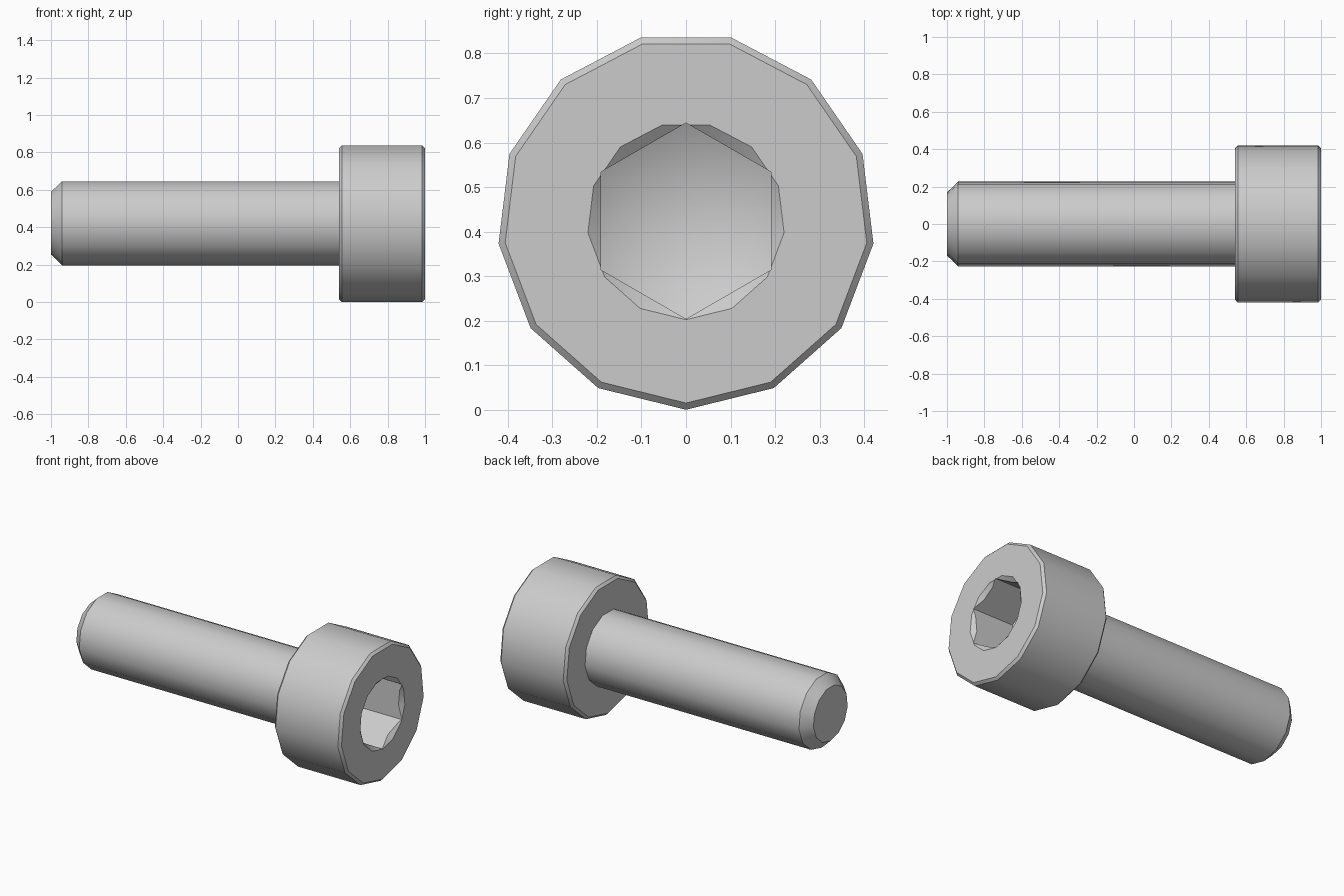
import bpy, bmesh, math

cube = bpy.data.objects.get("Cube")
if cube:
    bpy.data.objects.remove(cube, do_unlink=True)

AXIS_Z = 0.424

steel = bpy.data.materials.new("grey_steel")
steel.use_nodes = True
COLOUR = (0.6, 0.6, 0.6, 1.0)
steel.diffuse_color = COLOUR
steel.node_tree.nodes["Principled BSDF"].inputs["Base Color"].default_value = COLOUR


def revolve(name, profile, sides):
    """Closed solid around the x axis from (x, radius) points, one corner straight down."""
    bm = bmesh.new()
    rings = []
    for x, r in profile:
        count = sides if r > 0 else 1
        rings.append([bm.verts.new((x, r * math.sin(math.tau * i / sides),
                                    AXIS_Z - r * math.cos(math.tau * i / sides)))
                      for i in range(count)])
    for a, b in zip(rings, rings[1:]):
        for i in range(sides):
            j = (i + 1) % sides
            if len(b) == 1:
                bm.faces.new((a[i], a[j], b[0]))
            else:
                bm.faces.new((a[i], a[j], b[j], b[i]))
    for ring in (rings[0], rings[-1]):
        if len(ring) > 1:
            bm.faces.new(ring)
    bmesh.ops.recalc_face_normals(bm, faces=bm.faces)
    mesh = bpy.data.meshes.new(name)
    bm.to_mesh(mesh)
    bm.free()
    mesh.materials.append(steel)
    obj = bpy.data.objects.new(name, mesh)
    bpy.context.collection.objects.link(obj)
    return obj


# Bolt body: chamfered tip, shank, and head with chamfered rims
bolt = revolve("bolt_body", [(-1, 0.17), (-0.94, 0.228), (0.54, 0.228),
                             (0.54, 0.409), (0.555, 0.424),
                             (0.985, 0.424), (1, 0.409)], 13)

# Hexagonal socket with a drilled, pointed floor, and its countersunk mouth
socket = revolve("socket_cutter", [(1.1, 0.22), (0.72, 0.22), (0.6, 0)], 6)
mouth = revolve("mouth_cutter", [(0.94, 0.145), (1.05, 0.286)], 13)

bpy.ops.object.select_all(action="DESELECT")
bpy.context.view_layer.objects.active = bolt
bolt.select_set(True)
for cutter in (socket, mouth):
    cutter.hide_render = True
    mod = bolt.modifiers.new(cutter.name, "BOOLEAN")
    mod.operation = "DIFFERENCE"
    mod.solver = "EXACT"
    mod.object = cutter
    bpy.ops.object.modifier_apply(modifier=mod.name)
    bpy.data.objects.remove(cutter, do_unlink=True)

bpy.ops.object.shade_smooth_by_angle(angle=math.radians(35))
